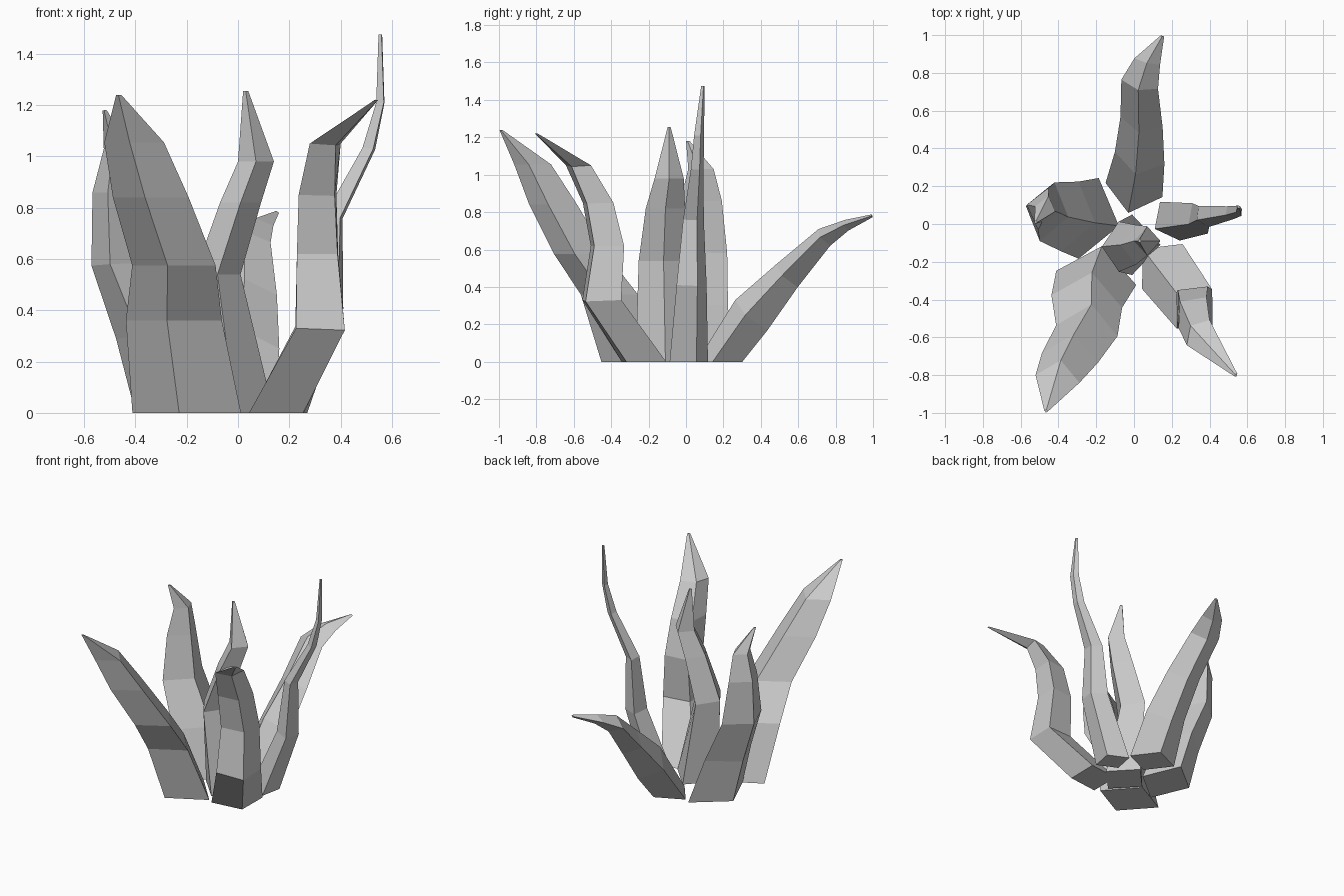
import bpy, bmesh, math
from mathutils import Vector


def leaf(name, heading, tilt, rings, tip):
    """Loft a four-sided blade. Rings: x, y, z, half width, half depth."""
    h = math.radians(heading)
    out = Vector((math.cos(h), math.sin(h), 0))
    side = Vector((-math.sin(h), math.cos(h), 0))
    rings = rings + [(*tip, 0.01, 0.008)]
    pts = [Vector(r[:3]) for r in rings]
    bm = bmesh.new()
    loops = []
    for i, r in enumerate(rings):
        # lean each ring with the blade, keeping the base flat
        t = 0
        if i:
            d = pts[min(i + 1, len(pts) - 1)] - pts[i - 1]
            t = tilt * math.atan2(d.dot(out), d.z)
        deep = (out * math.cos(t) - Vector((0, 0, math.sin(t)))) * r[4]
        wide = side * r[3]
        loops.append([bm.verts.new(pts[i] + v) for v in (deep, wide, -deep, -wide)])
    for a, b in zip(loops, loops[1:]):
        for j in range(4):
            k = (j + 1) % 4
            bm.faces.new((a[j], a[k], b[k], b[j]))
    bm.faces.new(loops[0][::-1])
    bm.faces.new(loops[-1])
    bmesh.ops.recalc_face_normals(bm, faces=bm.faces)
    mesh = bpy.data.meshes.new(name)
    bm.to_mesh(mesh)
    bm.free()
    bpy.context.collection.objects.link(bpy.data.objects.new(name, mesh))


# Low drooping blade at the back
leaf("back_leaf", 76, 1.1, [
    (0.00, 0.18, 0.00, 0.155, 0.125),
    (0.03, 0.35, 0.25, 0.135, 0.12),
    (0.04, 0.54, 0.46, 0.115, 0.085),
    (0.03, 0.74, 0.665, 0.10, 0.055),
    (0.07, 0.86, 0.73, 0.07, 0.03)], (0.15, 0.995, 0.78))

# Broad blade on the left
leaf("left_leaf", 166, 0.2, [
    (-0.24, 0.03, 0.00, 0.22, 0.165),
    (-0.34, 0.04, 0.30, 0.19, 0.14),
    (-0.46, 0.065, 0.58, 0.16, 0.115),
    (-0.48, 0.08, 0.86, 0.115, 0.09),
    (-0.47, 0.08, 1.03, 0.07, 0.055)], (-0.52, 0.01, 1.18))

# Tall thin blade on the right
leaf("right_leaf", 27, 0.3, [
    (0.19, 0.015, 0.00, 0.115, 0.09),
    (0.35, 0.03, 0.41, 0.09, 0.068),
    (0.37, 0.04, 0.76, 0.062, 0.042),
    (0.51, 0.06, 1.03, 0.038, 0.028),
    (0.555, 0.07, 1.21, 0.03, 0.018)], (0.555, 0.09, 1.475))

# Sharply bent blade at the front right
leaf("front_right_leaf", -42, 0.15, [
    (0.15, -0.225, 0.00, 0.16, 0.14),
    (0.32, -0.45, 0.33, 0.14, 0.13),
    (0.31, -0.42, 0.62, 0.12, 0.105),
    (0.31, -0.47, 0.85, 0.11, 0.09),
    (0.34, -0.575, 1.05, 0.09, 0.055)], (0.54, -0.80, 1.22))

# Widest blade at the front left
leaf("front_left_leaf", -100, 0.0, [
    (-0.20, -0.285, 0.00, 0.215, 0.17),
    (-0.25, -0.41, 0.36, 0.19, 0.155),
    (-0.25, -0.565, 0.575, 0.165, 0.142),
    (-0.34, -0.71, 0.84, 0.15, 0.13),
    (-0.405, -0.82, 1.055, 0.118, 0.10)], (-0.465, -0.99, 1.24))

# Upright blade in the middle
leaf("centre_leaf", -90, 0.0, [
    (-0.01, -0.11, 0.00, 0.15, 0.16),
    (-0.08, -0.12, 0.54, 0.09, 0.133),
    (0.01, -0.11, 0.82, 0.08, 0.105),
    (0.07, -0.09, 0.98, 0.07, 0.078)], (0.03, -0.09, 1.255))
